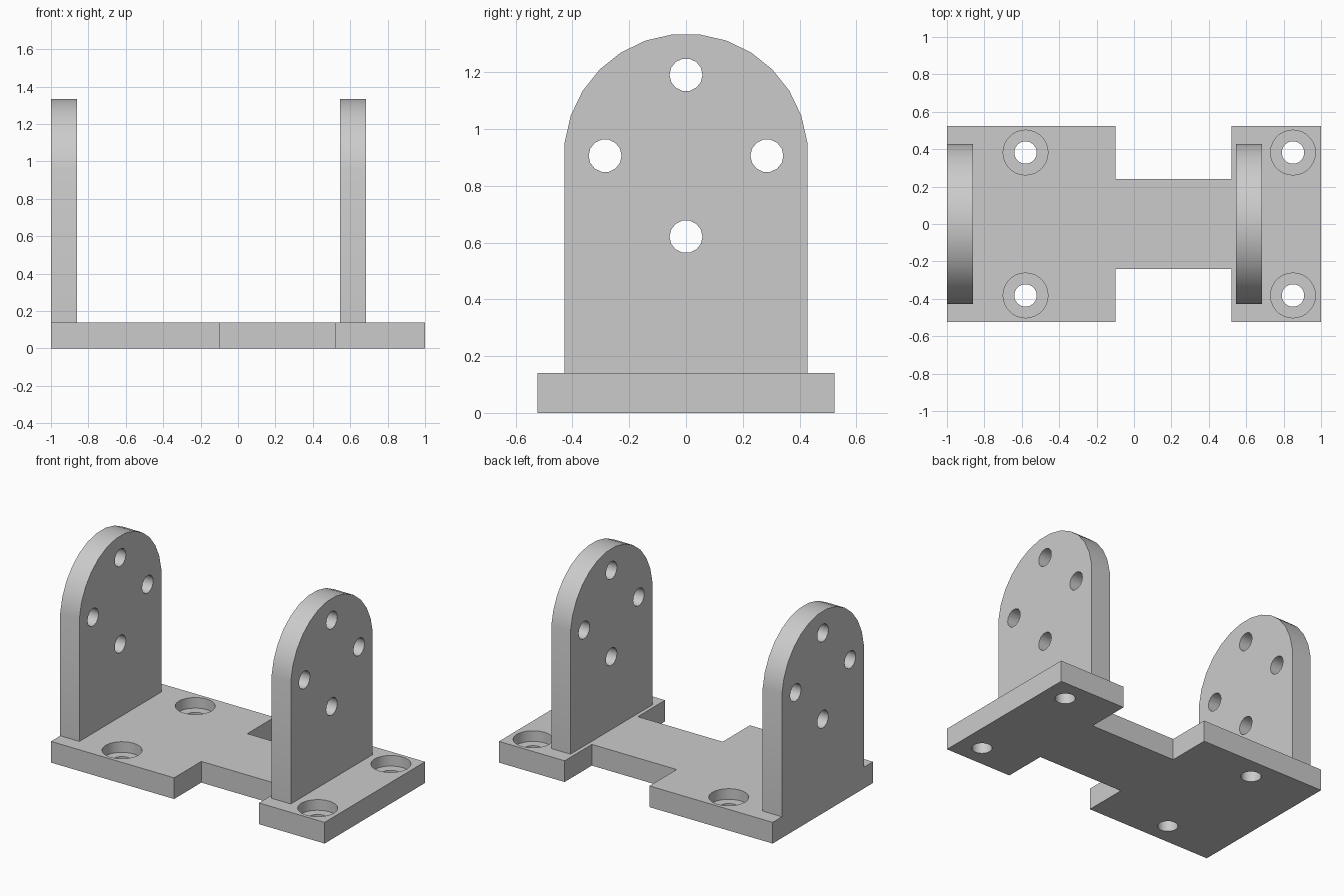
import bpy, bmesh, math
from mathutils import Matrix

if "Cube" in bpy.data.objects:
    bpy.data.objects.remove(bpy.data.objects["Cube"], do_unlink=True)

grey = bpy.data.materials.new("plain grey")
grey.use_nodes = True
COLOUR = (0.6, 0.6, 0.6, 1)
grey.diffuse_color = COLOUR
grey.node_tree.nodes["Principled BSDF"].inputs["Base Color"].default_value = COLOUR

BASE_H = 0.14
HALF_DEPTH = 0.524
THICK = 0.14
ARC_Z = 0.906
ARC_R = 0.43


def make_object(name, bm):
    bmesh.ops.recalc_face_normals(bm, faces=bm.faces)
    mesh = bpy.data.meshes.new(name)
    bm.to_mesh(mesh)
    bm.free()
    mesh.materials.append(grey)
    obj = bpy.data.objects.new(name, mesh)
    bpy.context.collection.objects.link(obj)
    return obj


def extrude_profile(name, points, direction):
    bm = bmesh.new()
    face = bm.faces.new([bm.verts.new(p) for p in points])
    result = bmesh.ops.extrude_face_region(bm, geom=[face], use_keep_orig=True)
    verts = [v for v in result["geom"] if isinstance(v, bmesh.types.BMVert)]
    bmesh.ops.translate(bm, verts=verts, vec=direction)
    return make_object(name, bm)


def cut_cylinders(obj, cylinders, sides):
    """Drill (centre, radius, length, rotation) cylinders out of an object."""
    bm = bmesh.new()
    for centre, radius, length, turn in cylinders:
        bmesh.ops.create_cone(bm, cap_ends=True, segments=sides, radius1=radius,
                              radius2=radius, depth=length,
                              matrix=Matrix.Translation(centre) @ turn)
    cutter = make_object("hole_cutter", bm)
    cutter.hide_render = True
    mod = obj.modifiers.new("holes", "BOOLEAN")
    mod.operation = "DIFFERENCE"
    mod.solver = "EXACT"
    mod.object = cutter
    select(obj)
    bpy.ops.object.modifier_apply(modifier=mod.name)
    bpy.data.objects.remove(cutter, do_unlink=True)


def select(obj):
    bpy.ops.object.select_all(action="DESELECT")
    obj.select_set(True)
    bpy.context.view_layer.objects.active = obj


def smooth(obj):
    select(obj)
    bpy.ops.object.shade_smooth_by_angle(angle=math.radians(32))


# Base plate with a narrow waist
half = [(-1, HALF_DEPTH), (-0.1, HALF_DEPTH), (-0.1, 0.24),
        (0.52, 0.24), (0.52, HALF_DEPTH), (1, HALF_DEPTH)]
outline = half + [(x, -y) for x, y in reversed(half)]
base = extrude_profile("base_plate", [(x, y, 0) for x, y in outline], (0, 0, BASE_H))

# Screw holes, then the wider recesses above them
spots = [(x, y) for x in (-0.58, 0.85) for y in (-0.382, 0.382)]
upright_axis = Matrix.Identity(4)
cut_cylinders(base, [((x, y, 0), 0.06, 1, upright_axis) for x, y in spots], 28)
cut_cylinders(base, [((x, y, 0.57), 0.12, 1, upright_axis) for x, y in spots], 28)
smooth(base)

# Round-topped uprights, each with four holes
steps = 14
angles = [math.pi * (i + 0.5) / steps for i in range(steps)]
arch = [(ARC_R * math.cos(a), ARC_Z + ARC_R * math.sin(a)) for a in angles]
side = arch[0][0]
profile = [(side, BASE_H)] + arch + [(-side, BASE_H)]
lengthways = Matrix.Rotation(math.pi / 2, 4, "Y")
ring = 0.285
for name, x in (("right_upright", -1), ("left_upright", 0.545)):
    plate = extrude_profile(name, [(x, y, z) for y, z in profile], (THICK, 0, 0))
    holes = [((x, ring * math.cos(a), ARC_Z + ring * math.sin(a)), 0.058, 1, lengthways)
             for a in (i * math.pi / 2 for i in range(4))]
    cut_cylinders(plate, holes, 14)
    smooth(plate)
